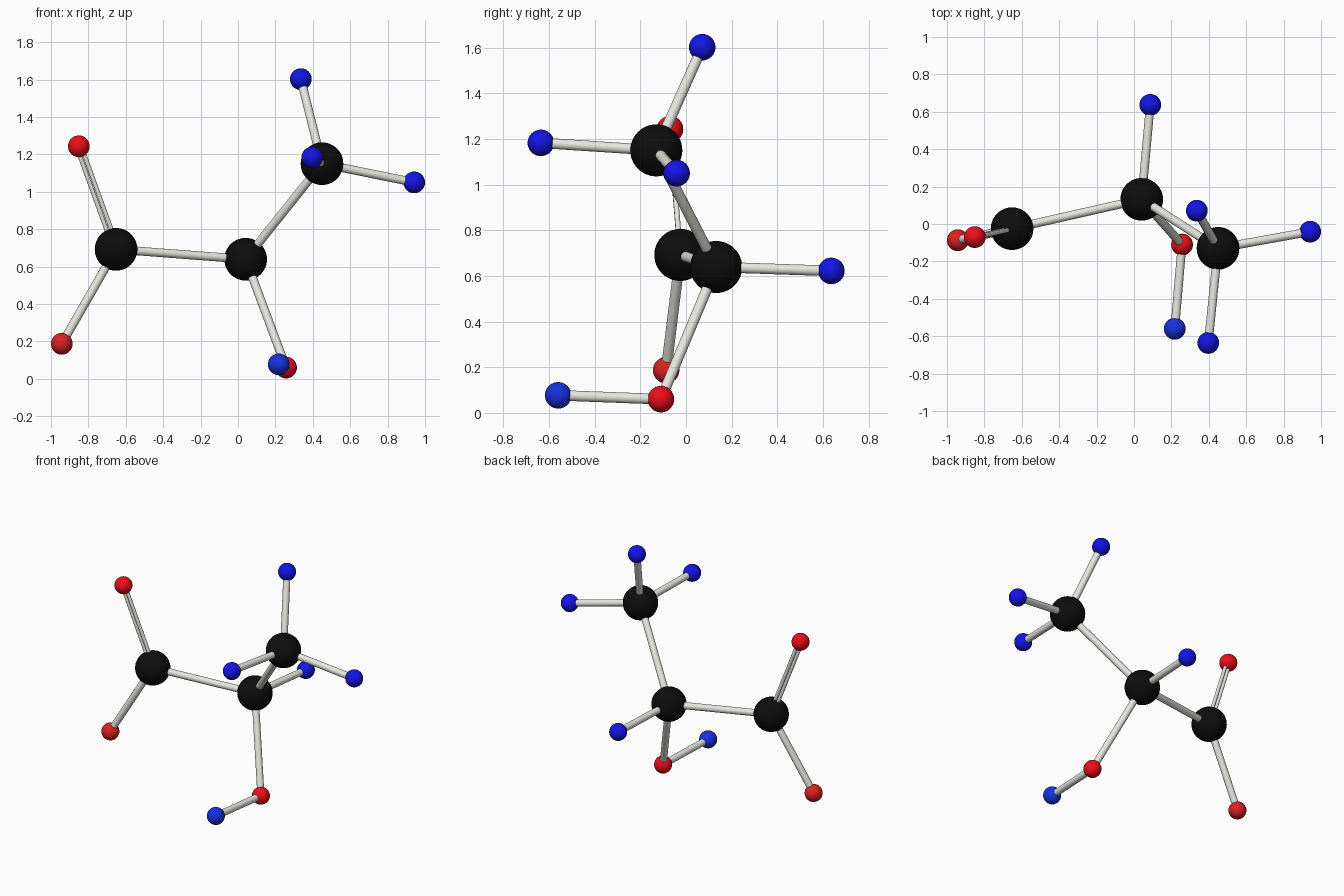
import bpy
from mathutils import Vector

if "Cube" in bpy.data.objects:
    bpy.data.objects.remove(bpy.data.objects["Cube"])


def material(name, rgb):
    m = bpy.data.materials.new(name)
    m.diffuse_color = (*rgb, 1)
    m.use_nodes = True
    m.node_tree.nodes["Principled BSDF"].inputs["Base Color"].default_value = m.diffuse_color
    return m


BLACK = material("black", (0.004, 0.004, 0.004))
RED = material("red", (0.85, 0.004, 0.01))
DULL_RED = material("dull_red", (0.7, 0.015, 0.015))
BLUE = material("blue", (0.007, 0.007, 0.8))
LIGHT_BLUE = material("light_blue", (0.008, 0.03, 0.75))
WHITE = material("bond_white", (0.8, 0.8, 0.75))

BIG, SMALL = 0.114, 0.058

# Atoms: centre, radius, colour
atoms = {
    "carbon_acid": ((-0.652, -0.025, 0.692), BIG, BLACK),
    "carbon_middle": ((0.041, 0.132, 0.639), BIG, BLACK),
    "carbon_methyl": ((0.449, -0.130, 1.150), BIG, BLACK),
    "oxygen_double": ((-0.851, -0.070, 1.243), SMALL, RED),
    "oxygen_single": ((-0.942, -0.087, 0.187), SMALL, DULL_RED),
    "oxygen_hydroxyl": ((0.257, -0.110, 0.060), SMALL, RED),
    "hydrogen_hydroxyl": ((0.218, -0.560, 0.077), SMALL, LIGHT_BLUE),
    "hydrogen_middle": ((0.087, 0.637, 0.622), SMALL, BLUE),
    "hydrogen_methyl_top": ((0.336, 0.071, 1.602), SMALL, BLUE),
    "hydrogen_methyl_front": ((0.397, -0.636, 1.183), SMALL, BLUE),
    "hydrogen_methyl_side": ((0.942, -0.041, 1.050), SMALL, BLUE),
}


def atom(name, centre, radius, mat):
    bpy.ops.mesh.primitive_uv_sphere_add(segments=48, ring_count=24, radius=radius, location=centre)
    ob = bpy.context.object
    ob.name = name
    ob.data.materials.append(mat)
    bpy.ops.object.shade_smooth()


def bond(a, b, radius=0.023, offset=Vector((0, 0, 0))):
    p, q = Vector(atoms[a][0]) + offset, Vector(atoms[b][0]) + offset
    bpy.ops.mesh.primitive_cylinder_add(vertices=24, radius=radius, depth=(q - p).length,
                                        location=(p + q) / 2)
    ob = bpy.context.object
    ob.name = f"bond_{a}_to_{b}"
    ob.rotation_euler = (q - p).to_track_quat('Z', 'Y').to_euler()
    ob.data.materials.append(WHITE)
    bpy.ops.object.shade_smooth_by_angle()


for name, spec in atoms.items():
    atom(name, *spec)

# Single bonds
for a, b in [
    ("carbon_acid", "carbon_middle"),
    ("carbon_acid", "oxygen_single"),
    ("carbon_middle", "carbon_methyl"),
    ("carbon_middle", "oxygen_hydroxyl"),
    ("carbon_middle", "hydrogen_middle"),
    ("oxygen_hydroxyl", "hydrogen_hydroxyl"),
    ("carbon_methyl", "hydrogen_methyl_top"),
    ("carbon_methyl", "hydrogen_methyl_front"),
    ("carbon_methyl", "hydrogen_methyl_side"),
]:
    bond(a, b)

# Double bond: two thin parallel rods
axis = Vector(atoms["oxygen_double"][0]) - Vector(atoms["carbon_acid"][0])
side = axis.cross(Vector((0, 1, 0))).normalized()
for s in (-1, 1):
    bond("carbon_acid", "oxygen_double", 0.0115, side * 0.0125 * s)
